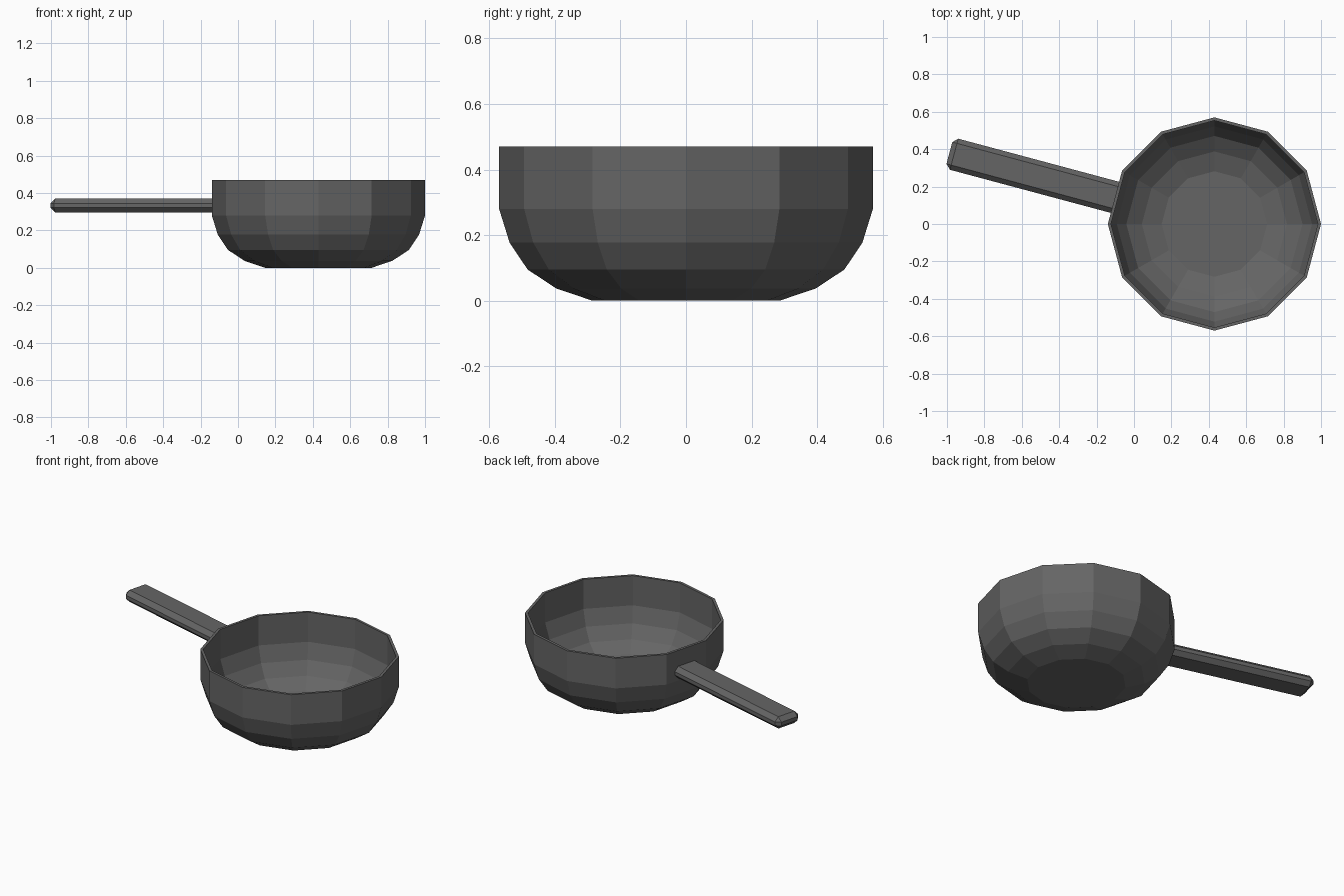
import bpy, bmesh, math
from mathutils import Matrix

if "Cube" in bpy.data.objects:
    bpy.data.objects.remove(bpy.data.objects["Cube"])

CX, SIDES = 0.43, 12

iron = bpy.data.materials.new("dark grey iron")
iron.diffuse_color = (0.13, 0.13, 0.13, 1)
iron.use_nodes = True
iron.node_tree.nodes["Principled BSDF"].inputs["Base Color"].default_value = iron.diffuse_color


def finish(name, bm):
    bmesh.ops.recalc_face_normals(bm, faces=bm.faces)
    mesh = bpy.data.meshes.new(name)
    bm.to_mesh(mesh)
    bm.free()
    mesh.materials.append(iron)
    ob = bpy.data.objects.new(name, mesh)
    bpy.context.collection.objects.link(ob)
    return ob


# Bowl: outer profile, then inner profile back down, swept round twelve sides
profile = [(0.285, 0), (0.395, 0.037), (0.483, 0.095), (0.538, 0.177), (0.57, 0.28), (0.57, 0.47),
           (0.553, 0.47), (0.553, 0.283), (0.522, 0.184), (0.471, 0.107), (0.388, 0.052), (0.282, 0.017)]
bm = bmesh.new()
rings = []
for r, z in profile:
    angles = [2 * math.pi * i / SIDES for i in range(SIDES)]
    rings.append([bm.verts.new((CX + r * math.cos(a), r * math.sin(a), z)) for a in angles])
for a, b in zip(rings, rings[1:]):
    for i in range(SIDES):
        j = (i + 1) % SIDES
        bm.faces.new((a[i], a[j], b[j], b[i]))
bm.faces.new(rings[0])
bm.faces.new(rings[-1])
finish("bowl", bm)

# Handle: chamfered bar leaving the middle of one bowl side
START, END, WIDTH, LOW, HIGH, CHAMFER = 0.545, 1.467, 0.172, 0.295, 0.37, 0.026
bm = bmesh.new()
bmesh.ops.create_cube(bm, size=1)
bmesh.ops.scale(bm, vec=(END - START, WIDTH, HIGH - LOW), verts=bm.verts)
bmesh.ops.translate(bm, vec=((START + END) / 2, 0, (LOW + HIGH) / 2), verts=bm.verts)
# keep the edges against the bowl square
edges = [e for e in bm.edges if max(v.co.x for v in e.verts) > START + 0.1]
bmesh.ops.bevel(bm, geom=edges, offset=CHAMFER, segments=1, affect='EDGES')
handle = finish("handle", bm)
handle.data.transform(Matrix.Translation((CX, 0, 0)) @ Matrix.Rotation(math.radians(165), 4, 'Z'))
